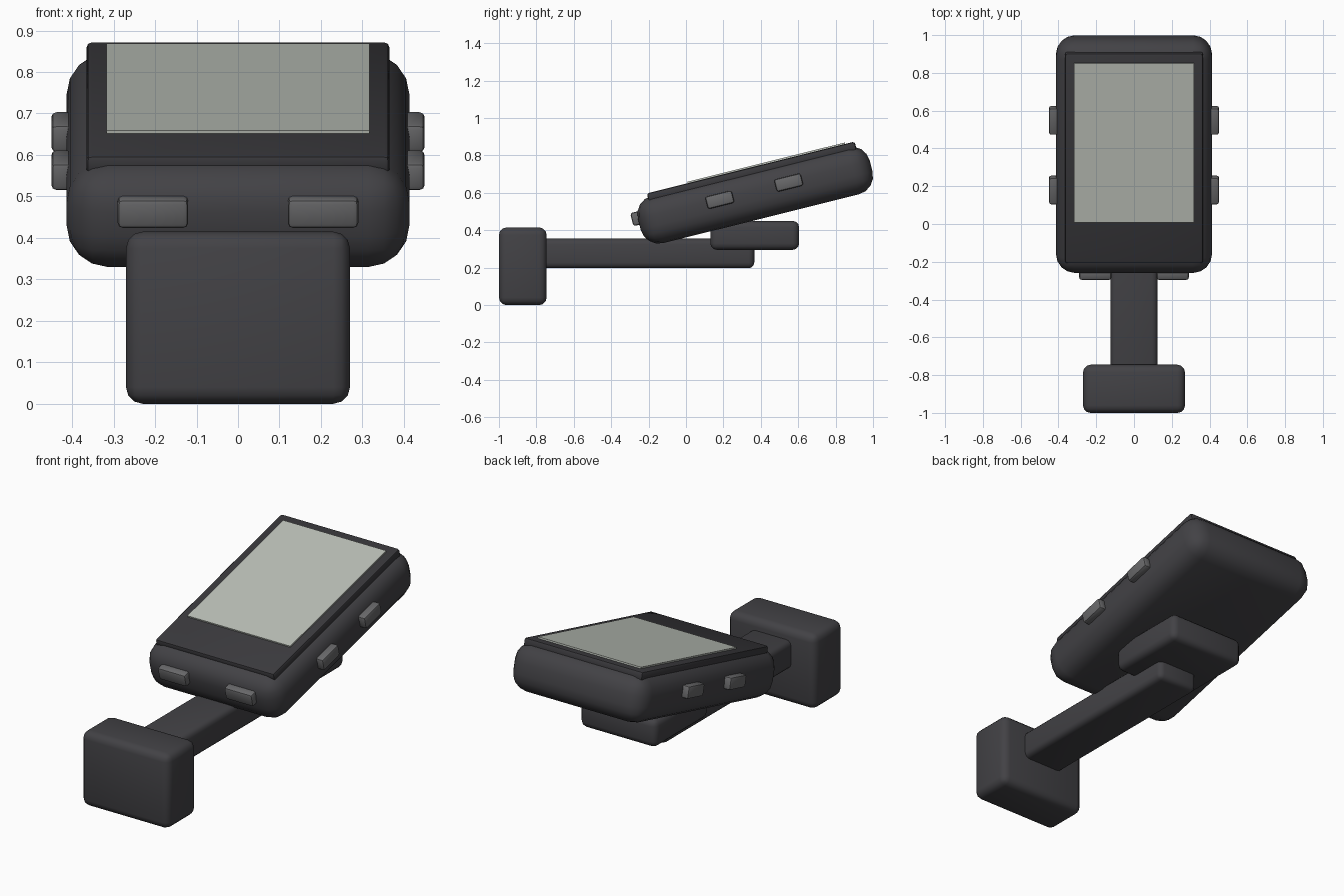
import bpy
import math
from mathutils import Matrix, Vector

old = bpy.data.objects.get("Cube")
if old:
    bpy.data.objects.remove(old, do_unlink=True)


def material(name, colour):
    m = bpy.data.materials.new(name)
    m.use_nodes = True
    m.diffuse_color = (*colour, 1)
    m.node_tree.nodes["Principled BSDF"].inputs["Base Color"].default_value = (*colour, 1)
    return m


casing = material("charcoal plastic", (0.055, 0.054, 0.060))
trim = material("dark bezel", (0.042, 0.041, 0.046))
rubber = material("grey button", (0.14, 0.14, 0.145))
glass = material("pale grey green display", (0.50, 0.53, 0.48))

# Frame of the tilted computer unit
TILT = Matrix.Translation((0, 0.37, 0.588)) @ Matrix.Rotation(math.radians(14), 4, "X")


def box(name, low, high, mat, bevel=0.0, segments=3, frame=Matrix()):
    """Rounded box between two corners, placed in the given frame."""
    low, high = Vector(low), Vector(high)
    size = high - low
    bpy.ops.mesh.primitive_cube_add(size=1)
    ob = bpy.context.object
    ob.name = ob.data.name = name
    ob.data.transform(Matrix.Diagonal((*size, 1)))
    ob.matrix_world = frame @ Matrix.Translation((low + high) / 2)
    ob.data.materials.append(mat)
    if bevel:
        mod = ob.modifiers.new("rounded edges", "BEVEL")
        mod.width = bevel
        mod.segments = segments
        bpy.ops.object.modifier_apply(modifier=mod.name)
        bpy.ops.object.shade_smooth_by_angle(angle=math.radians(35))
    return ob


# Mount: clamp block, arm and cradle pad
box("clamp_block", (-0.27, -1, 0), (0.27, -0.745, 0.415), casing, 0.04)
box("mount_arm", (-0.125, -0.78, 0.197), (0.125, 0.365, 0.355), casing, 0.03)
box("cradle_pad", (-0.235, 0.13, 0.295), (0.235, 0.605, 0.45), casing, 0.035)

# Tilted unit: body, bezel and display
box("body", (-0.413, -0.639, -0.13), (0.413, 0.639, 0.13), casing, 0.1, 4, TILT)
box("bezel", (-0.365, -0.56, 0.10), (0.365, 0.585, 0.149), trim, 0.012, 2, TILT)
box("display", (-0.317, -0.335, 0.148), (0.317, 0.533, 0.157), glass, frame=TILT)

# Buttons on both sides and along the front edge
for side, sx in (("left", 1), ("right", -1)):
    for place, y in (("front", -0.19), ("rear", 0.19)):
        box(f"{side}_{place}_button", (sx * 0.425 - 0.025, y - 0.073, -0.012),
            (sx * 0.425 + 0.025, y + 0.073, 0.056), rubber, 0.012, 2, TILT)
    box(f"{side}_edge_button", (sx * 0.205 - 0.085, -0.672, -0.004),
        (sx * 0.205 + 0.085, -0.62, 0.068), rubber, 0.012, 2, TILT)
